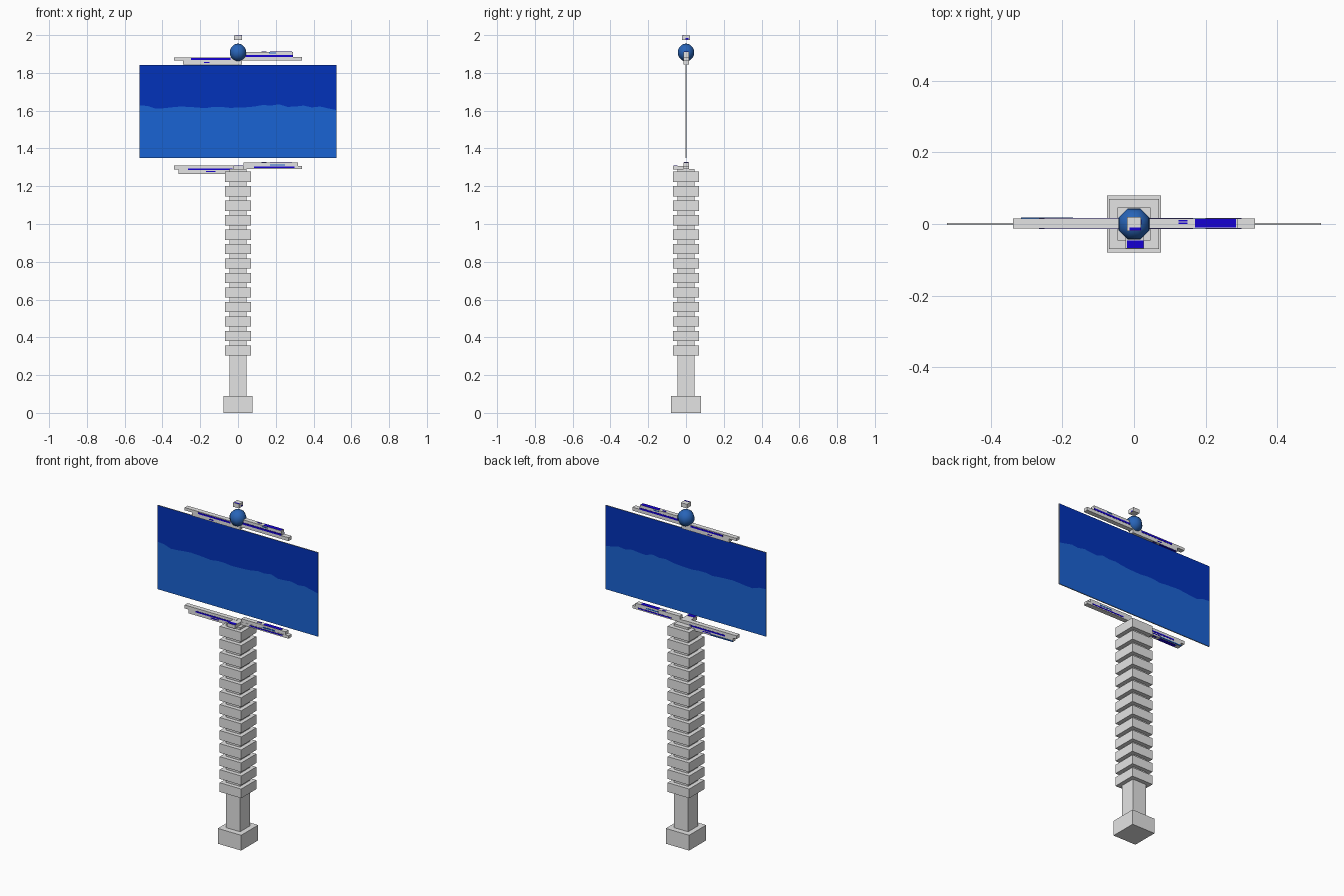
import bpy, bmesh, math

if "Cube" in bpy.data.objects:
    bpy.data.objects.remove(bpy.data.objects["Cube"])


def material(name, rgb):
    linear = [((c / 255 + 0.055) / 1.055) ** 2.4 if c > 10 else c / 255 / 12.92 for c in rgb]
    mat = bpy.data.materials.new(name)
    mat.use_nodes = True
    mat.diffuse_color = (*linear, 1)
    mat.node_tree.nodes["Principled BSDF"].inputs["Base Color"].default_value = (*linear, 1)
    return mat


GREY = material("light grey", (228, 228, 228))
DEEP = material("deep blue", (2, 50, 186))
MID = material("mid blue", (26, 99, 212))
BALL = material("ball blue", (40, 100, 184))
VIOLET = material("violet blue", (22, 0, 210))


def box(name, x, y, z, mat=GREY):
    """Box from (min, max) ranges on each axis."""
    bm = bmesh.new()
    bmesh.ops.create_cube(bm, size=1)
    for v in bm.verts:
        v.co = [r[0] if c < 0 else r[1] for c, r in zip(v.co, (x, y, z))]
    mesh = bpy.data.meshes.new(name)
    bm.to_mesh(mesh)
    bm.free()
    mesh.materials.append(mat)
    obj = bpy.data.objects.new(name, mesh)
    bpy.context.collection.objects.link(obj)
    return obj


def square(name, half, z):
    return box(name, (-half, half), (-half, half), z)


# Post with a foot and evenly stacked collars
box("foot", (-0.076, 0.076), (-0.079, 0.079), (0, 0.09))
square("post", 0.046, (0.09, 1.29))
for i in range(13):
    mid = 0.33 + i * 0.0767
    square("collar", 0.07, (mid - 0.027, mid + 0.027))


def arm(name, side, bar, slat, slat_x, strip, strip_x, dash, dash_x, dash_mat):
    """Half a rail: long bar, slat along it, painted strips on both faces."""
    def part(piece, x, y, z, mat=GREY):
        box(f"{name}_{piece}", sorted(side * v for v in x), y, z, mat)

    part("bar", (0, 0.338), (-0.013, 0.015), bar)
    part("slat", slat_x, (-0.012, 0.015), slat)
    for y in ((-0.0145, -0.011), (0.014, 0.0162)):
        part("strip", strip_x, y, strip, VIOLET)
        part("dash", dash_x, y, dash, dash_mat)
    # Patches on the outer edge of the slat: top on one side, underside on the other
    edge = slat[1] if side > 0 else slat[0]
    outer = (edge - 0.001, edge + 0.001)
    part("patch", (0.17, 0.285), (-0.01, 0.014), outer, VIOLET)
    for y in (0.0, 0.007):
        part("fleck", (0.125, 0.15), (y, y + 0.004), outer, VIOLET)


arm("upper_left_arm", 1, (1.865, 1.885), (1.885, 1.911), (0.02, 0.29),
    (1.884, 1.895), (0.04, 0.29), (1.902, 1.907), (0.165, 0.2), MID)
arm("upper_right_arm", -1, (1.866, 1.882), (1.845, 1.866), (-0.02, 0.29),
    (1.868, 1.878), (0.04, 0.25), (1.853, 1.858), (0.15, 0.18), VIOLET)
arm("lower_left_arm", 1, (1.291, 1.308), (1.304, 1.326), (0.03, 0.317),
    (1.297, 1.304), (0.085, 0.3), (1.31, 1.316), (0.17, 0.25), MID)
arm("lower_right_arm", -1, (1.289, 1.309), (1.266, 1.289), (-0.02, 0.315),
    (1.285, 1.294), (0.03, 0.265), (1.275, 1.28), (0.12, 0.17), VIOLET)
box("lower_back_stripe", (-0.315, -0.17), (0.014, 0.0185), (1.268, 1.274), MID)

# Small bracket at the front of the post top
box("front_bracket", (-0.024, 0.028), (-0.069, -0.012), (1.288, 1.308))
box("bracket_patch", (-0.02, 0.026), (-0.067, -0.046), (1.306, 1.3095), VIOLET)

# Banner: two colours split by a wavy line, with grey edges
wave = [628, 625, 610, 613, 618, 622, 620, 617, 613, 620, 620, 615, 616,
        618, 622, 630, 627, 634, 620, 622, 627, 617, 622, 612, 603]
bm = bmesh.new()
rows = []
for i, w in enumerate(wave):
    x = -0.522 + 1.044 * i / (len(wave) - 1)
    rows.append([bm.verts.new((x, 0, z)) for z in (1.349, 1 + w / 1000, 1.843)])
for a, b in zip(rows, rows[1:]):
    for k in range(2):
        face = bm.faces.new((a[k], b[k], b[k + 1], a[k + 1]))
        face.material_index = k
mesh = bpy.data.meshes.new("banner")
bm.to_mesh(mesh)
bm.free()
for mat in (MID, DEEP, GREY):
    mesh.materials.append(mat)
banner = bpy.data.objects.new("banner", mesh)
bpy.context.collection.objects.link(banner)
solid = banner.modifiers.new("thickness", "SOLIDIFY")
solid.thickness = 0.006
solid.offset = 0
solid.material_offset_rim = 2

# Eight-sided smooth ball, flats facing the axes
bpy.ops.mesh.primitive_uv_sphere_add(segments=8, ring_count=10, radius=0.047,
                                     location=(0, 0, 1.908), rotation=(0, 0, math.pi / 8))
ball = bpy.context.object
ball.name = "ball"
ball.data.materials.append(BALL)
bpy.ops.object.shade_smooth_by_angle(angle=math.radians(60))

# Small floating finial
square("finial", 0.02, (1.975, 1.999))
box("finial_patch", (-0.012, 0.02), (-0.018, -0.01), (1.997, 2.0), VIOLET)
box("finial_side_patch", (0.018, 0.0205), (-0.002, 0.012), (1.978, 1.984), VIOLET)
